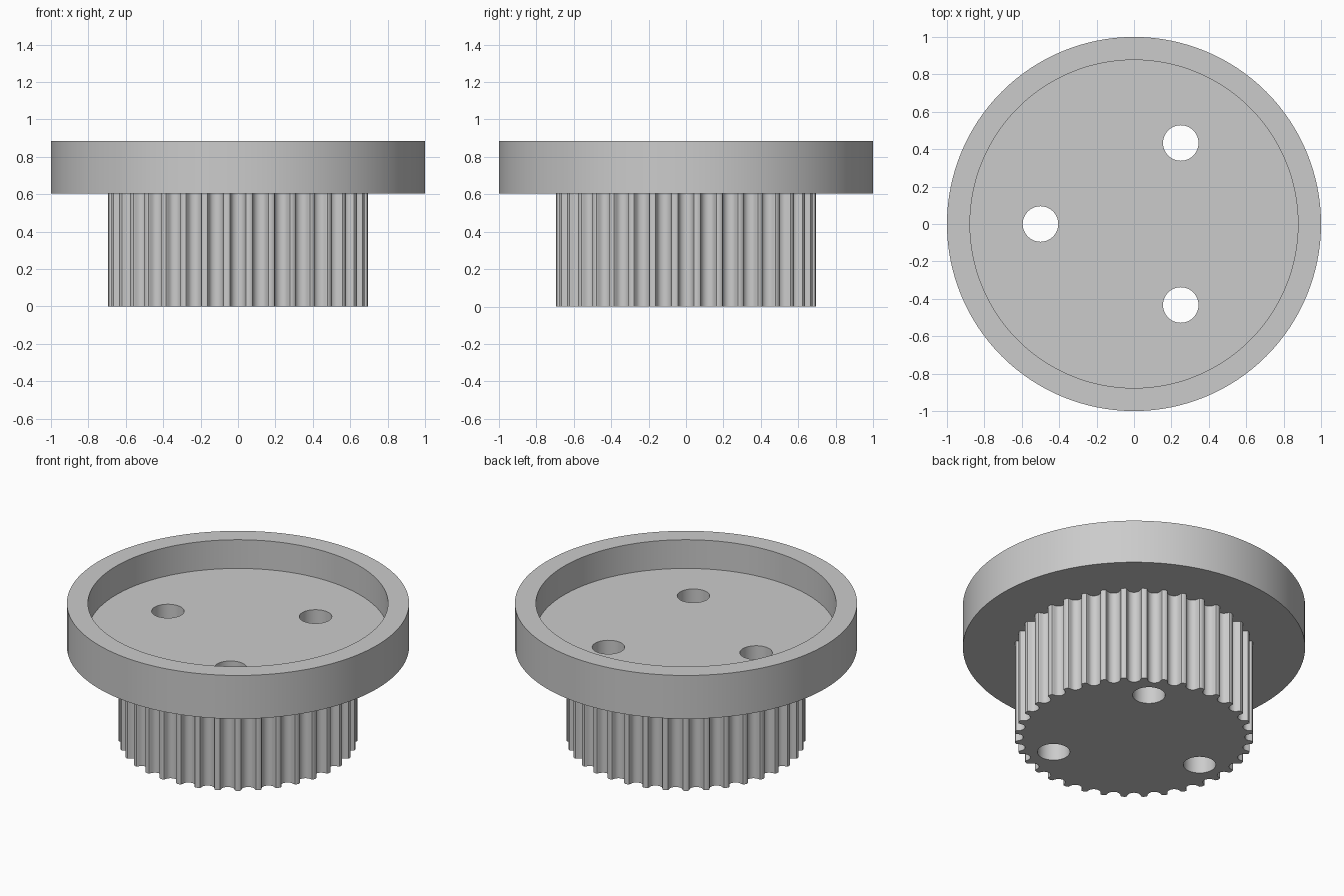
import bpy
import bmesh
from math import cos, sin, radians, pi

cube = bpy.data.objects.get("Cube")
if cube:
    bpy.data.objects.remove(cube, do_unlink=True)

TEETH = 36
OUTER_R = 0.697
FLANGE_Z, FLOOR_Z, TOP_Z = 0.605, 0.70, 0.885

grey = bpy.data.materials.new("plain grey")
grey.use_nodes = True
grey.diffuse_color = (0.6, 0.6, 0.6, 1)
grey.node_tree.nodes["Principled BSDF"].inputs["Base Color"].default_value = (0.6, 0.6, 0.6, 1)


def circle(r, segments=128):
    return [(r * cos(2 * pi * i / segments), r * sin(2 * pi * i / segments))
            for i in range(segments)]


def loft(name, rings):
    """Solid through a list of (outline, z) rings, capped at both ends."""
    bm = bmesh.new()
    loops = [[bm.verts.new((x, y, z)) for x, y in outline] for outline, z in rings]
    for a, b in zip(loops, loops[1:]):
        n = len(a)
        for i in range(n):
            j = (i + 1) % n
            bm.faces.new((a[i], a[j], b[j], b[i]))
    bm.faces.new(loops[0][::-1])
    bm.faces.new(loops[-1])
    bmesh.ops.recalc_face_normals(bm, faces=bm.faces)
    mesh = bpy.data.meshes.new(name)
    bm.to_mesh(mesh)
    bm.free()
    mesh.materials.append(grey)
    obj = bpy.data.objects.new(name, mesh)
    bpy.context.collection.objects.link(obj)
    return obj


# Toothed drum outline: rounded grooves, as (half width, depth) from lip to bottom
half = [(0.051, 0), (0.044, 0.003), (0.041, 0.009), (0.039, 0.015), (0.037, 0.022),
        (0.034, 0.028), (0.031, 0.034), (0.024, 0.040), (0.017, 0.044), (0.009, 0.047)]
groove = [(-w, d) for w, d in half] + [(0, 0.048)] + [(w, d) for w, d in half[::-1]]
lip_r = (OUTER_R ** 2 - half[0][0] ** 2) ** 0.5
outline = []
for t in range(TEETH):
    a = 2 * pi * t / TEETH
    for w, d in groove:
        r = lip_r - d
        outline.append((r * cos(a) - w * sin(a), r * sin(a) + w * cos(a)))
drum = loft("toothed_drum", [(outline, 0), (outline, FLANGE_Z)])

# Dished flange with a raised rim
flange = loft("dished_flange", [(circle(1), FLANGE_Z), (circle(1), TOP_Z),
                                (circle(0.877), TOP_Z), (circle(0.877), FLOOR_Z)])

# Three bolt holes through both parts
for angle in (60, 180, 300):
    cx, cy = 0.5 * cos(radians(angle)), 0.5 * sin(radians(angle))
    ring = [(x + cx, y + cy) for x, y in circle(0.095, 48)]
    cutter = loft("hole_cutter", [(ring, -0.2), (ring, 1.2)])
    cutter.hide_render = True
    for part in (drum, flange):
        mod = part.modifiers.new("bolt_hole", "BOOLEAN")
        mod.operation = "DIFFERENCE"
        mod.solver = "EXACT"
        mod.object = cutter
        bpy.context.view_layer.objects.active = part
        bpy.ops.object.modifier_apply(modifier=mod.name)
    bpy.data.objects.remove(cutter, do_unlink=True)

# Smooth curved walls, crisp edges
bpy.ops.object.select_all(action="DESELECT")
for part in (drum, flange):
    part.select_set(True)
bpy.context.view_layer.objects.active = flange
bpy.ops.object.shade_smooth_by_angle(angle=radians(30))
